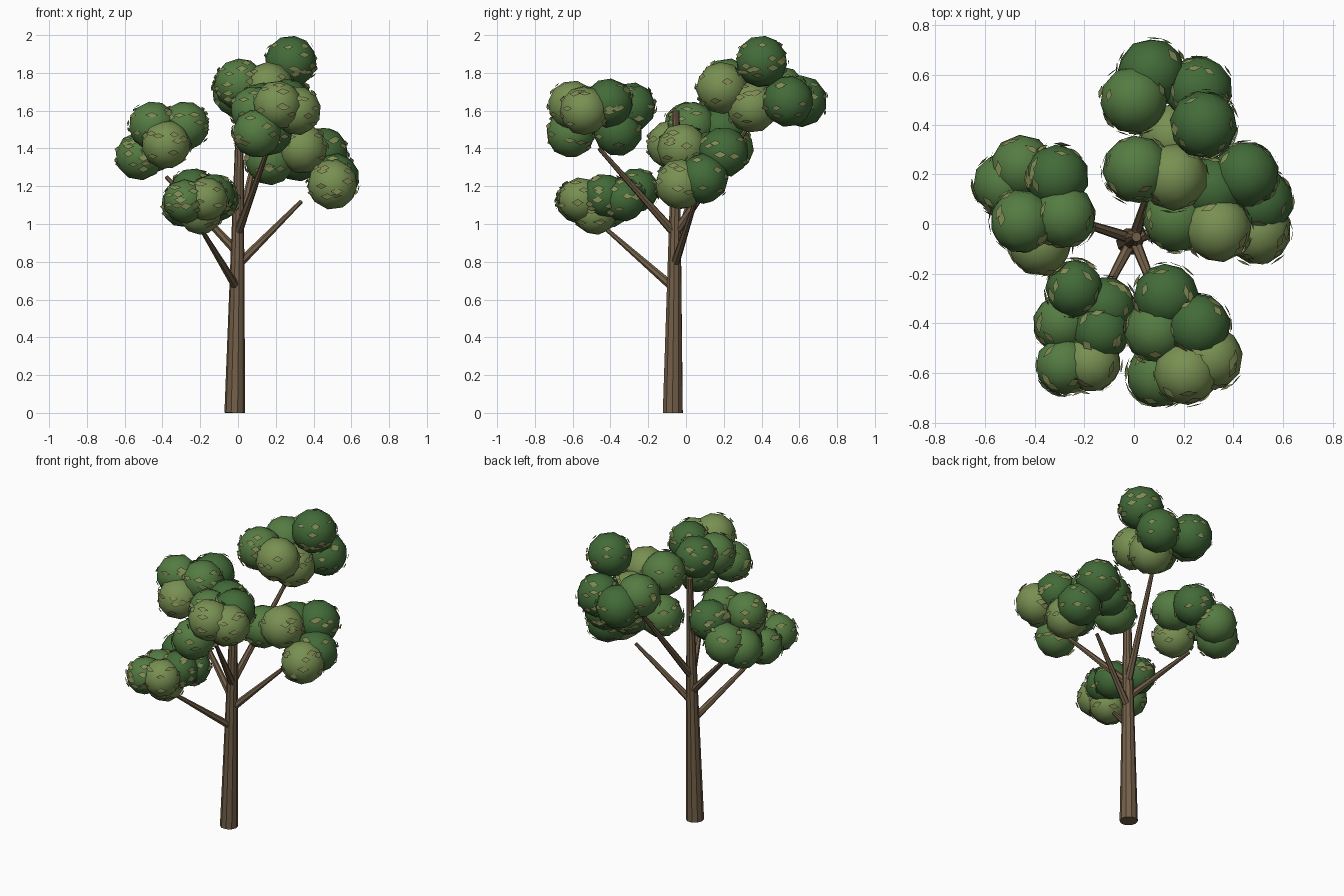
import bpy, bmesh, math, random
from mathutils import Vector, Matrix

if "Cube" in bpy.data.objects:
    bpy.data.objects.remove(bpy.data.objects["Cube"])

random.seed(4)
FOOT, TOP = Vector((-.017, -.07, 0)), Vector((.01, -.052, 1.6))


def material(name, rgb):
    m = bpy.data.materials.new(name)
    m.diffuse_color = (*rgb, 1)
    m.use_nodes = True
    m.node_tree.nodes["Principled BSDF"].inputs["Base Color"].default_value = m.diffuse_color
    return m


bark = material("bark", (.17, .115, .065))
greens = [material("dark_leaf", (.055, .145, .04)),
          material("mid_leaf", (.09, .2, .055)),
          material("light_leaf", (.19, .28, .085))]
leaf_mat = material("loose_leaf", (.22, .26, .09))


def finish(name, bm, mats, smooth=False):
    me = bpy.data.meshes.new(name)
    bm.to_mesh(me)
    bm.free()
    for m in mats:
        me.materials.append(m)
    for p in me.polygons:
        p.use_smooth = smooth
    bpy.context.collection.objects.link(bpy.data.objects.new(name, me))


def limb(name, a, b, r1, r2, sides):
    d = b - a
    bm = bmesh.new()
    mat = Matrix.Translation((a + b) / 2) @ d.to_track_quat('Z', 'Y').to_matrix().to_4x4()
    bmesh.ops.create_cone(bm, cap_ends=True, segments=sides, radius1=r1, radius2=r2,
                          depth=d.length, matrix=mat)
    finish(name, bm, [bark])


def random_dir():
    z, t = random.uniform(-.6, .8), random.uniform(0, math.tau)
    s = math.sqrt(1 - z * z)
    return Vector((s * math.cos(t), s * math.sin(t), z))


def bough(name, height, tip, radius, shades, centres):
    # Branch from the trunk axis
    limb("branch_" + name, FOOT.lerp(TOP, height / TOP.z), Vector(tip), .024, .011, 7)
    # Low-poly foliage balls
    centres = [Vector(c) for c in centres]
    bm = bmesh.new()
    for c, shade in zip(centres, shades):
        rot = Matrix.Rotation(random.uniform(0, math.tau), 4, random_dir())
        geo = bmesh.ops.create_icosphere(bm, subdivisions=2, radius=radius,
                                         matrix=Matrix.Translation(c) @ rot)
        for f in {f for v in geo["verts"] for f in v.link_faces}:
            f.material_index = "DML".index(shade)
    finish("foliage_" + name, bm, greens, True)
    # Loose diamond leaves on the outside of the balls
    bm = bmesh.new()
    for c in centres:
        for _ in range(26):
            n = random_dir()
            p = c + n * (radius + .004)
            if any(o is not c and (p - o).length < radius for o in centres):
                continue
            side = Vector((0, 0, 1)).cross(n).normalized()
            tilt = random.uniform(-.3, .3)
            up = n.cross(side) * math.cos(tilt) + n * math.sin(tilt)
            w, h = random.uniform(.026, .038), random.uniform(.013, .02)
            bm.faces.new([bm.verts.new(p + o)
                          for o in (side * w, up * h, -side * w, -up * h)])
    finish("leaves_" + name, bm, [leaf_mat])


# Trunk
limb("trunk", FOOT, TOP, .055, .019, 10)

# Boughs: start height, branch tip, ball radius, ball shades, ball centres
bough("front_left", .66, (-.2, -.43, .98), .118, "DDMDMLL", [
    (-.24, -.26, 1.18), (-.11, -.33, 1.13), (-.29, -.4, 1.1), (-.13, -.43, 1.15),
    (-.28, -.57, 1.12), (-.17, -.56, 1.13), (-.2, -.48, 1.06)])
bough("front_right", .95, (.16, -.46, 1.4), .131, "DMDLLMD", [
    (.13, -.29, 1.62), (.09, -.43, 1.6), (.26, -.41, 1.64), (.31, -.54, 1.6),
    (.21, -.6, 1.63), (.1, -.61, 1.48), (.16, -.36, 1.49)])
bough("right", .78, (.335, .05, 1.12), .135, "DDLLMD", [
    (.45, .2, 1.38), (.51, .09, 1.24), (.5, -.03, 1.21), (.34, -.02, 1.4),
    (.17, .02, 1.34), (.32, .14, 1.36)])
bough("left", .85, (-.38, .06, 1.25), .13, "MMDMML", [
    (-.45, .23, 1.4), (-.52, .16, 1.36), (-.31, .19, 1.5), (-.45, .01, 1.52),
    (-.28, .03, 1.52), (-.38, -.08, 1.42)])
bough("back", .95, (.14, .36, 1.56), .138, "DDMDMLL", [
    (.07, .61, 1.65), (.26, .54, 1.65), (0, .5, 1.7), (.28, .4, 1.86),
    (.01, .22, 1.74), (.16, .19, 1.72), (.16, .35, 1.62)])
